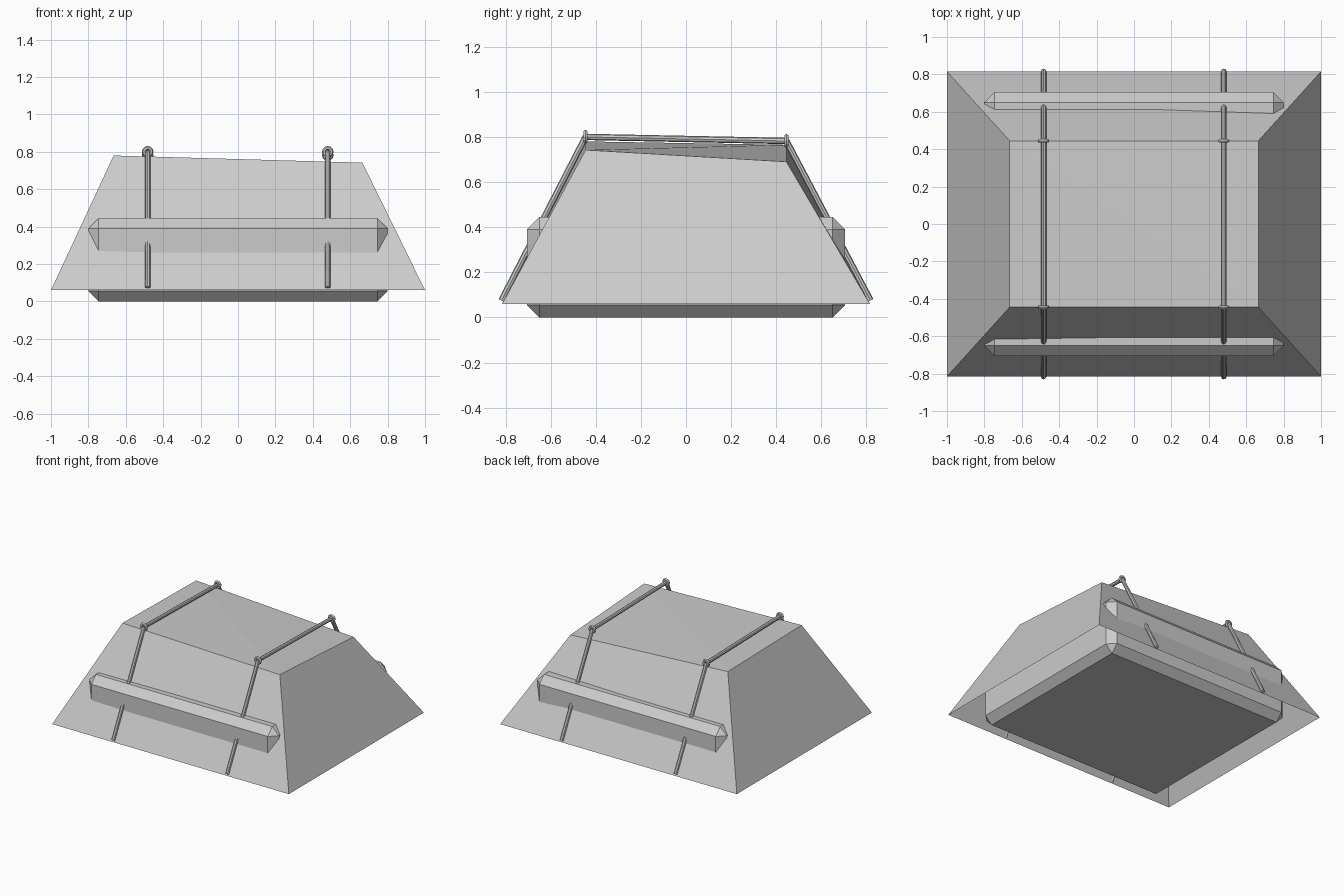
import bpy, bmesh
from mathutils import Vector

if "Cube" in bpy.data.objects:
    bpy.data.objects.remove(bpy.data.objects["Cube"])


def make_object(name, bm):
    mesh = bpy.data.meshes.new(name)
    bm.to_mesh(mesh)
    bm.free()
    ob = bpy.data.objects.new(name, mesh)
    bpy.context.collection.objects.link(ob)
    return ob


# Chamfered inner block, poking out through the front and back slopes
bm = bmesh.new()
bmesh.ops.create_cube(bm, size=1)
bmesh.ops.scale(bm, vec=(1.6, 1.41, 0.445), verts=bm.verts)
bmesh.ops.translate(bm, vec=(0, 0, 0.2225), verts=bm.verts)
bmesh.ops.bevel(bm, geom=bm.edges[:], offset=0.055, segments=1, affect='EDGES')
make_object("inner_block", bm)

# Sloping cover, open underneath, with a slightly sagging top
bm = bmesh.new()
signs = [(-1, -1), (1, -1), (1, 1), (-1, 1)]
top_heights = [0.78, 0.742, 0.69, 0.765]
low = [bm.verts.new((x, y * 0.815, 0.06)) for x, y in signs]
top = [bm.verts.new((x * 0.665, y * 0.445, z)) for (x, y), z in zip(signs, top_heights)]
for i in range(4):
    j = (i + 1) % 4
    bm.faces.new((low[i], low[j], top[j], top[i]))
bm.faces.new((top[0], top[1], top[3]))
bm.faces.new((top[1], top[2], top[3]))
make_object("cover", bm)


# Straight tie rods
def rod(name, a, b, radius=0.014):
    a, b = Vector(a), Vector(b)
    bpy.ops.mesh.primitive_cylinder_add(vertices=8, radius=radius,
                                        depth=(b - a).length, location=(a + b) / 2)
    ob = bpy.context.object
    ob.name = name
    ob.rotation_euler = (b - a).to_track_quat('Z', 'Y').to_euler()


front_z, back_z = 0.80, 0.782
for side, x in (("left", -0.483), ("right", 0.48)):
    rod(side + "_top_rod", (x, -0.445, front_z), (x, 0.445, back_z))
    for end, s, z in (("front", -1, front_z), ("back", 1, back_z)):
        rod(f"{side}_{end}_rod", (x, s * 0.818, 0.075), (x, s * 0.445, z))
        # Small ring at each bend
        bpy.ops.mesh.primitive_torus_add(major_segments=12, minor_segments=6,
                                         major_radius=0.02, minor_radius=0.011,
                                         location=(x, s * 0.445, z),
                                         rotation=(1.5708, 0, 0))
        bpy.context.object.name = f"{side}_{end}_ring"
